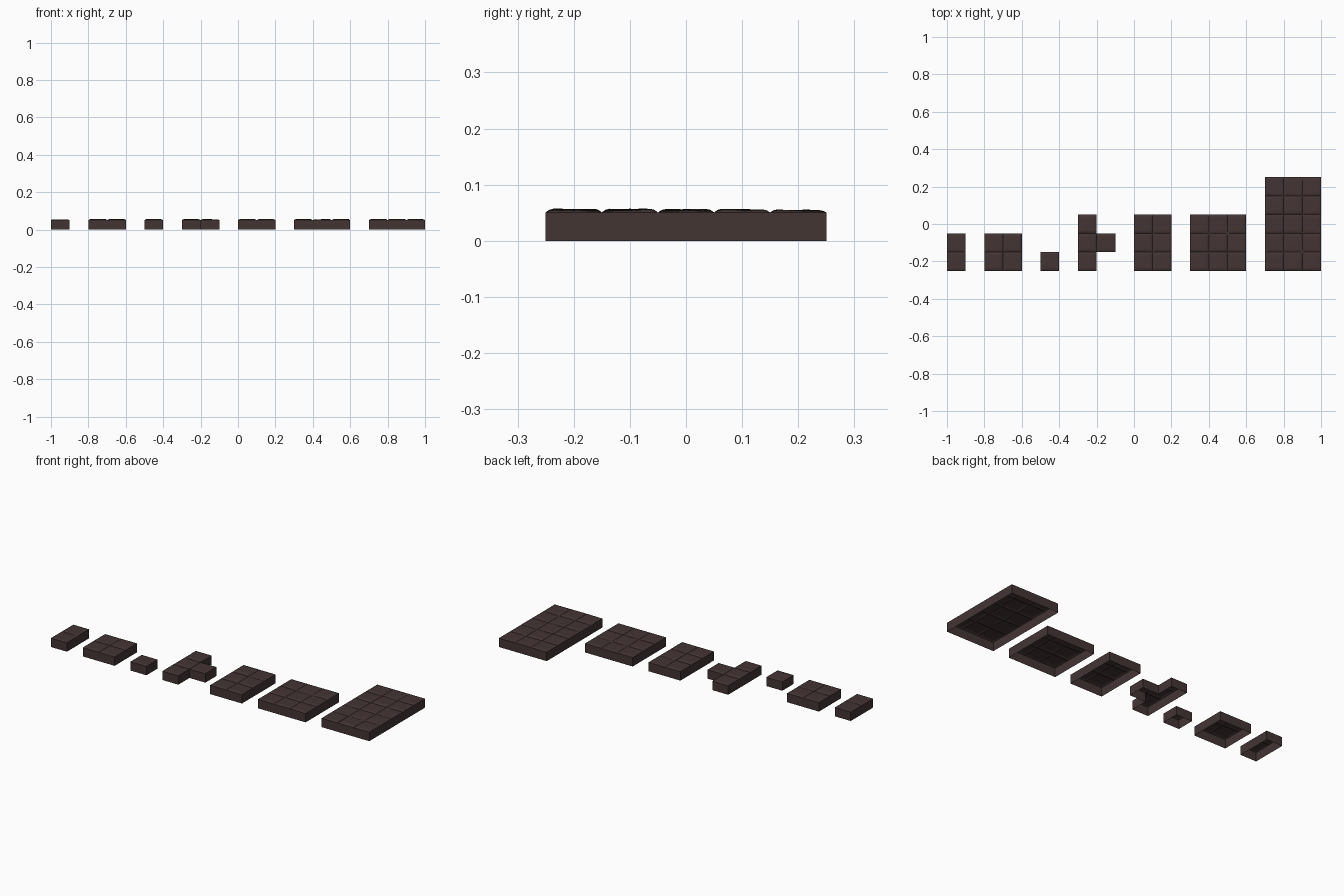
import bpy, bmesh, random
from mathutils import Vector, noise

if "Cube" in bpy.data.objects:
    bpy.data.objects.remove(bpy.data.objects["Cube"])

random.seed(4)
CELL = 0.1      # one paving stone
SEAM = 0.0505   # height of the grooves between stones
STEPS = [0, .025, .07, .14, .26, .38, .5, .62, .74, .86, .93, .975, 1]

stone = bpy.data.materials.new("dark_brown_stone")
stone.diffuse_color = (0.056, 0.035, 0.034, 1)
stone.use_nodes = True
stone.node_tree.nodes["Principled BSDF"].inputs["Base Color"].default_value = stone.diffuse_color


def rect(w, d):
    return [(i, j) for i in range(w) for j in range(d)]


def add_stone(bm, x0, y0):
    """Slightly uneven cushion-shaped top of one stone."""
    rise = random.uniform(.003, .0058)
    tx, ty = random.uniform(-.002, .002), random.uniform(-.002, .002)
    grid = []
    for u in STEPS:
        row = []
        for v in STEPS:
            d = min(u, 1 - u, v, 1 - v)
            t = min(1, d / .14)
            t = 1 - (1 - t) ** 2
            x, y = x0 + u * CELL, y0 + v * CELL
            bump = .0012 * noise.noise(Vector((x * 35, y * 35, 0)))
            z = SEAM + t * (rise + tx * (u - .5) + ty * (v - .5) + bump)
            row.append(bm.verts.new((x, y, z)))
        grid.append(row)
    n = len(STEPS) - 1
    for i in range(n):
        for j in range(n):
            bm.faces.new((grid[i][j], grid[i + 1][j], grid[i + 1][j + 1], grid[i][j + 1]))


def tile(name, x, cells):
    bm = bmesh.new()
    for i, j in cells:
        add_stone(bm, x + i * CELL, -.25 + j * CELL)
    bmesh.ops.remove_doubles(bm, verts=bm.verts, dist=1e-4)
    # side walls, open underneath
    rim = [e for e in bm.edges if e.is_boundary]
    ext = bmesh.ops.extrude_edge_only(bm, edges=rim)
    for v in ext["geom"]:
        if isinstance(v, bmesh.types.BMVert):
            v.co.z = 0
    bmesh.ops.recalc_face_normals(bm, faces=bm.faces)
    bm.faces.ensure_lookup_table()
    if bm.faces[0].normal.z < 0:
        bmesh.ops.reverse_faces(bm, faces=bm.faces)
    me = bpy.data.meshes.new(name)
    bm.to_mesh(me)
    bm.free()
    me.materials.append(stone)
    ob = bpy.data.objects.new(name, me)
    bpy.context.collection.objects.link(ob)
    bpy.ops.object.select_all(action='DESELECT')
    ob.select_set(True)
    bpy.context.view_layer.objects.active = ob
    bpy.ops.object.shade_smooth_by_angle(angle=0.5)


# floor tiles, left to right
tile("tile_1x2", -1.0, rect(1, 2))
tile("tile_2x2", -0.8, rect(2, 2))
tile("tile_1x1", -0.5, rect(1, 1))
tile("tile_t_shape", -0.3, rect(1, 3) + [(1, 1)])
tile("tile_2x3", 0.0, rect(2, 3))
tile("tile_3x3", 0.3, rect(3, 3))
tile("tile_3x5", 0.7, rect(3, 5))
